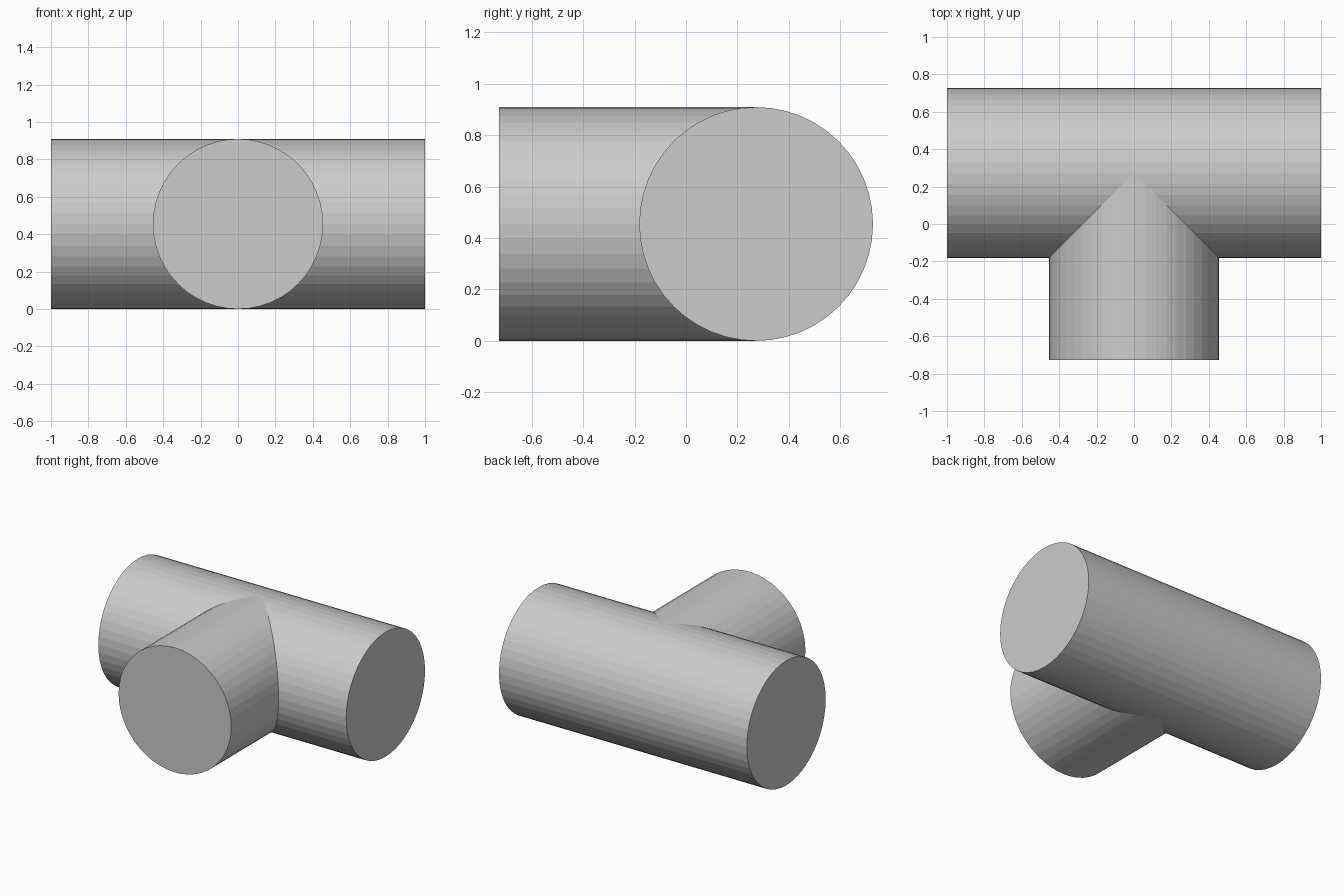
import bpy
import bmesh
from math import sin, cos, pi

if "Cube" in bpy.data.objects:
    bpy.data.objects.remove(bpy.data.objects["Cube"])

R = 1 / 2.2        # pipe radius
N = 48             # sides
YC = 0.6 * R       # y of the run pipe axis
Y_FRONT = YC - 1   # open end of the branch

bm = bmesh.new()
end, inner, mouth = [], [], {}

# Left half: end ring, inner ring (mitred on the front side), branch mouth
for k in range(N):
    a = 2 * pi * k / N
    d = round(R * sin(a), 7)          # distance in front of the run axis
    z = R - R * cos(a)
    end.append(bm.verts.new((-1, YC - d, z)))
    inner.append(bm.verts.new((-max(d, 0), YC - d, z)))
    if k <= N // 2:
        mouth[k] = bm.verts.new((-d, Y_FRONT, z))

# Run pipe wall and end cap
for k in range(N):
    j = (k + 1) % N
    bm.faces.new((end[k], end[j], inner[j], inner[k]))
bm.faces.new(end)

# Branch wall and half of its cap
for k in range(N // 2):
    bm.faces.new((inner[k], inner[k + 1], mouth[k + 1], mouth[k]))
bm.faces.new(list(mouth.values()))

# Mirror to the right, weld, and remove flat centre seams
bmesh.ops.mirror(bm, geom=bm.verts[:] + bm.edges[:] + bm.faces[:],
                 axis='X', merge_dist=1e-5)
bmesh.ops.remove_doubles(bm, verts=bm.verts[:], dist=1e-5)
bmesh.ops.dissolve_limit(bm, angle_limit=0.01, verts=bm.verts[:], edges=bm.edges[:])
bmesh.ops.recalc_face_normals(bm, faces=bm.faces[:])

mesh = bpy.data.meshes.new("pipe_tee")
bm.to_mesh(mesh)
bm.free()
bpy.context.collection.objects.link(bpy.data.objects.new("pipe_tee", mesh))
